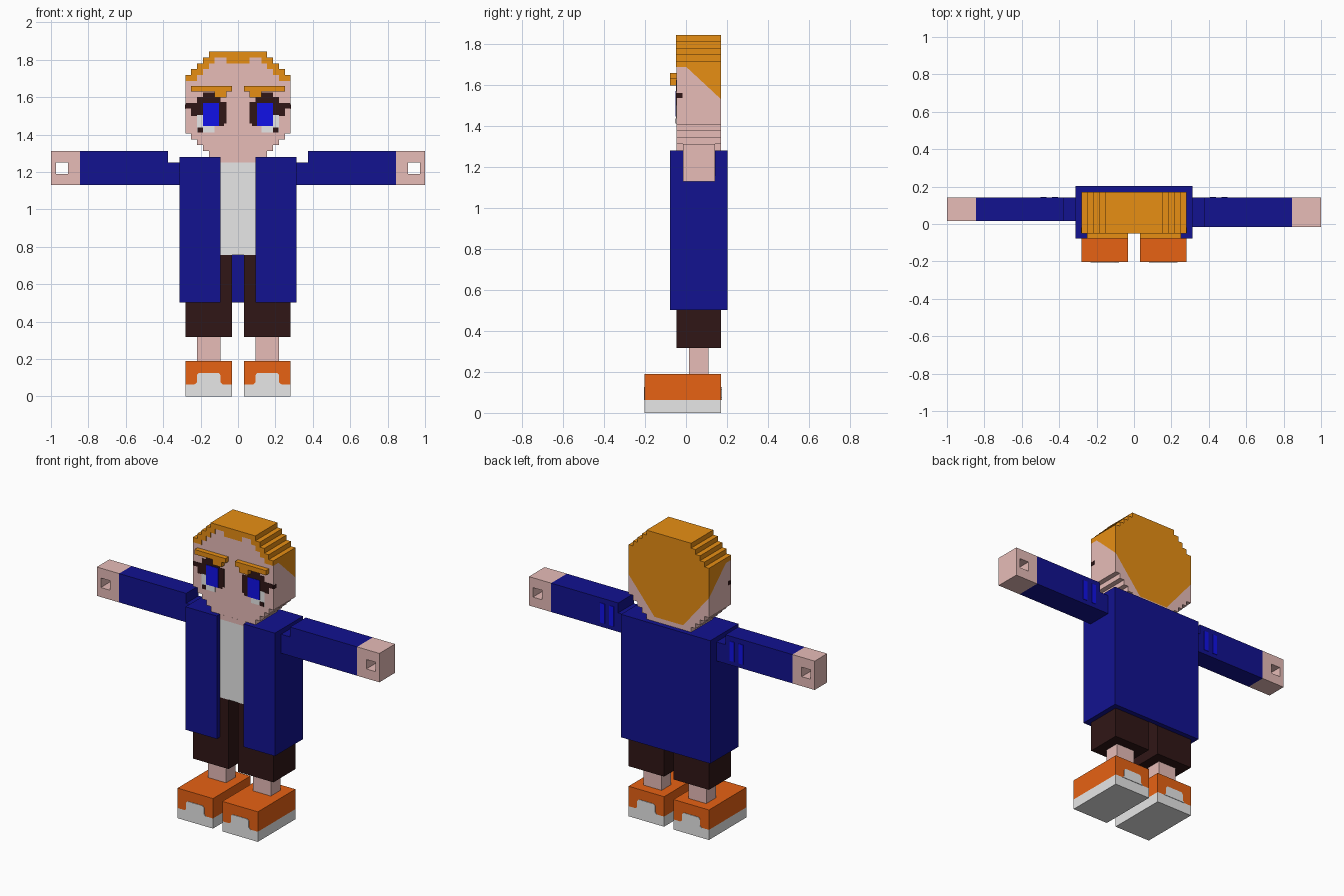
import bpy, bmesh
from mathutils import Vector

cube = bpy.data.objects.get("Cube")
if cube:
    bpy.data.objects.remove(cube, do_unlink=True)

U = 1 / 32  # voxel size


def material(name, rgb):
    m = bpy.data.materials.new(name)
    m.use_nodes = True
    m.diffuse_color = (*rgb, 1)
    m.node_tree.nodes["Principled BSDF"].inputs["Base Color"].default_value = (*rgb, 1)
    return m


SKIN = material("skin", (0.92, 0.58, 0.55))
HAIR = material("hair_orange", (0.94, 0.32, 0.008))
COAT = material("coat_navy", (0.006, 0.006, 0.28))
BLUE = material("bright_blue", (0.006, 0.006, 0.9))
DARK = material("dark_brown", (0.03, 0.008, 0.008))
WHITE = material("white", (0.9, 0.9, 0.9))
SHOE = material("shoe_orange", (0.95, 0.145, 0.008))


def finish(name, bm, *mats):
    bmesh.ops.recalc_face_normals(bm, faces=bm.faces[:])
    me = bpy.data.meshes.new(name)
    bm.to_mesh(me)
    bm.free()
    for m in mats:
        me.materials.append(m)
    ob = bpy.data.objects.new(name, me)
    bpy.context.collection.objects.link(ob)
    return ob


def prism_bm(pts, axis, a, b):
    """Extrude a 2D outline from a to b along y (points are x, z) or z (points are x, y)."""
    bm = bmesh.new()
    place = (lambda p, t: (p[0], t, p[1])) if axis == "y" else (lambda p, t: (p[0], p[1], t))
    lo = [bm.verts.new(place(p, a)) for p in pts]
    hi = [bm.verts.new(place(p, b)) for p in pts]
    bm.faces.new(lo)
    bm.faces.new(hi[::-1])
    for i in range(len(pts)):
        j = (i + 1) % len(pts)
        bm.faces.new((lo[i], lo[j], hi[j], hi[i]))
    return bm


def prism(name, pts, axis, a, b, mat):
    return finish(name, prism_bm(pts, axis, a, b), mat)


def rect(x0, x1, z0, z1):
    return [(x0, z0), (x1, z0), (x1, z1), (x0, z1)]


def box(name, x, y, z, mat, s=1):
    return prism(name, rect(s * x[0], s * x[1], *z), "y", *y, mat)


FRONT, BACK = -0.047, 0.172
HEAD_Z = 1.5625

# Head: stepped disc with hair painted by cutting planes
quarter = [(5, 9), (5, 8), (6, 8), (6, 7), (7, 7), (7, 6), (8, 6), (8, 5), (9, 5)]
right = quarter + [(x, -z) for x, z in reversed(quarter)]
ring = right + [(-x, z) for x, z in reversed(right)]


def to_head(pts):
    return [(x * U, HEAD_Z + z * U) for x, z in pts]


bm = prism_bm(to_head(ring), "y", FRONT, BACK)
bmesh.ops.recalc_face_normals(bm, faces=bm.faces[:])


def is_side(f):
    return abs(f.normal.x) > 0.9


def is_back(f):
    return f.normal.y > 0.9


def cut(test, co, no):
    bm.normal_update()
    faces = [f for f in bm.faces if test(f)]
    edges = {e for f in faces for e in f.edges}
    verts = {v for f in faces for v in f.verts}
    bmesh.ops.bisect_plane(bm, geom=[*verts, *edges, *faces], dist=1e-5,
                           plane_co=co, plane_no=Vector(no).normalized())


cut(is_side, (0, 0, 1.6875), (0, 0, 1))
cut(is_side, (0, 0, 1.69), (0, 0.93, 1))
cut(is_back, (0, 0, 1.31), (0, 0, 1))
for s in (1, -1):
    cut(is_back, (s * 0.281, 0, 1.53), (-s * 1.215, 0, 1))
bm.normal_update()
for f in bm.faces:
    c = f.calc_center_median()
    if f.normal.y < -0.9:
        hair = False
    elif is_back(f):
        hair = c.z > 1.31 and c.z > 1.53 - 1.215 * (0.281 - abs(c.x))
    else:
        hair = c.z > 1.6875 or c.z > 1.69 - 0.93 * c.y
    f.material_index = int(hair)
finish("head", bm, SKIN, HAIR)

# Fringe: stepped band along the upper edge of the face
outer = [(-x, z) for x, z in reversed(quarter)] + quarter
inner = [(x - (1 if x > 0 else -1), z - 1) for x, z in outer]
half = len(quarter)
inner = inner[:half] + [(-2, 8), (-2, 7), (2, 7), (2, 8)] + inner[half:]
fringe = outer + [(9, 4)] + inner[::-1] + [(-9, 4)]
prism("fringe", to_head(fringe), "y", FRONT - 0.003, FRONT, HAIR)

# Neck, torso and coat
box("neck", (-0.094, 0.094), (FRONT, BACK), (1.25, 1.281), SKIN)
box("shirt", (-0.28, 0.28), (FRONT, BACK), (0.755, 1.25), WHITE)
coat_half = [(0.094, FRONT), (0.094, -0.078), (0.3125, -0.078), (0.3125, 0.203)]
plan = coat_half + [(-x, y) for x, y in reversed(coat_half)]
plan += [(-0.281, FRONT), (-0.281, BACK), (0.281, BACK), (0.281, FRONT)]
prism("coat", plan, "z", 0.503, 1.281, COAT)


def hand(name, s, y):
    """Block with a square hole running front to back."""
    bm = bmesh.new()
    loops = [rect(0.844, 1.0, 1.13, 1.3125), rect(0.909, 0.972, 1.19, 1.25)]
    v = [[[bm.verts.new((s * x, t, z)) for x, z in lp] for lp in loops] for t in y]
    for i in range(4):
        j = (i + 1) % 4
        for a, b in ((v[0][0], v[0][1]), (v[1][0], v[1][1]),
                     (v[0][0], v[1][0]), (v[0][1], v[1][1])):
            bm.faces.new((a[i], a[j], b[j], b[i]))
    finish(name, bm, SKIN)


def px(x0, x1, z0, z1):
    """Eye rectangles are given in 1/1000 units."""
    return (x0 / 1000, x1 / 1000), (z0 / 1000, z1 / 1000)


for side, s in (("left", 1), ("right", -1)):
    def part(name, x, y, z, mat):
        return box(f"{side}_{name}", x, y, z, mat, s)

    part("coat_shoulder", (0.094, 0.281), (FRONT, BACK), (1.25, 1.281), COAT)

    # Arm, cuff stripes and hand
    ay = (-0.015 if s > 0 else 0.017, 0.142)
    part("sleeve", (0.375, 0.844), ay, (1.13, 1.3125), COAT)
    part("sleeve_joint", (0.3125, 0.375), ay, (1.13, 1.25), COAT)
    for n, x in enumerate((0.406, 0.469)):
        part(f"sleeve_stripe_{n + 1}", (x, x + U), (0.142, 0.145), (1.157, 1.281), BLUE)
    hand(f"{side}_hand", s, ay)

    # Trousers, leg and shoe
    part("trouser_leg", (0.033, 0.281), (FRONT, BACK), (0.317, 0.755), DARK)
    part("leg", (0.094, 0.219), (0.015, 0.11), (0.19, 0.317), SKIN)
    part("shoe_sole", (0.033, 0.281), (-0.203, BACK), (0, 0.064), WHITE)
    part("shoe_upper", (0.033, 0.281), (-0.203, BACK), (0.064, 0.19), SHOE)
    cap = [(0.08, 0.064), (0.094, 0.075), (0.094, 0.115), (0.104, 0.126),
           (0.209, 0.126), (0.219, 0.115), (0.219, 0.075), (0.233, 0.064)]
    cap = [(s * x, z) for x, z in cap]
    prism(f"{side}_toe_cap", cap, "y", -0.206, -0.203, WHITE)
    prism(f"{side}_heel_cap", cap, "y", BACK, BACK + 0.003, WHITE)

    # Eyebrow
    brow = [(0.033, 1.66), (0.25, 1.66), (0.25, 1.63), (0.125, 1.63),
            (0.125, 1.598), (0.062, 1.598), (0.062, 1.63), (0.033, 1.63)]
    prism(f"{side}_eyebrow", [(s * x, z) for x, z in brow], "y", -0.078, FRONT, HAIR)

    # Eye: layered thin plates
    eye = [
        ("lash_top", px(125, 188, 1600, 1625), 0.002, DARK),
        ("lash_upper", px(94, 219, 1568, 1602), 0.002, DARK),
        ("lash_corner", px(188, 281, 1540, 1568), 0.002, DARK),
        ("lash_outer", px(188, 250, 1500, 1545), 0.002, DARK),
        ("lash_inner", px(62, 110, 1460, 1575), 0.002, DARK),
        ("lash_lower", px(75, 110, 1445, 1462), 0.002, DARK),
        ("eye_white", px(125, 219, 1412, 1450), 0.003, WHITE),
        ("eye_white_side", px(180, 219, 1440, 1505), 0.003, WHITE),
        ("iris", px(102, 188, 1446, 1570), 0.005, BLUE),
        ("eye_corner", px(188, 216, 1412, 1438), 0.005, DARK),
    ]
    for name, (x, z), t, mat in eye:
        part(name, x, (FRONT - t, FRONT), z, mat)
    part("lash_side", (0.281, 0.283), (FRONT, -0.018), (1.538, 1.562), DARK)
